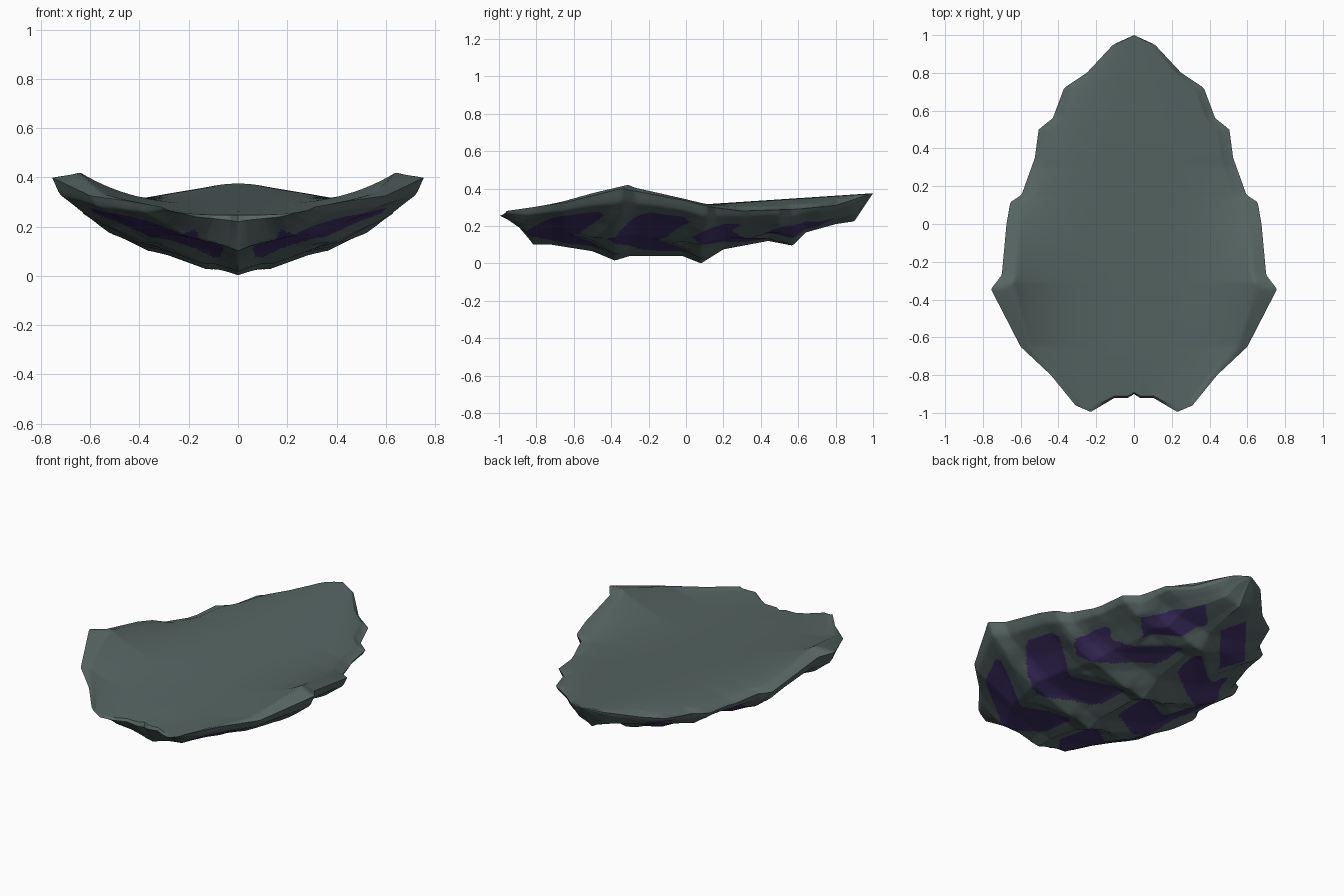
import bpy, bmesh, math

if "Cube" in bpy.data.objects:
    bpy.data.objects.remove(bpy.data.objects["Cube"])

ROWS, COLS = 180, 120

# Profiles along the length (y, value)
WIDTH = [(-.96, .31), (-.80, .44), (-.65, .60), (-.345, .757), (-.27, .70), (0, .675), (.115, .655),
         (.155, .595), (.35, .525), (.50, .505), (.56, .43), (.72, .37), (.80, .25), (.95, .11), (1, 0)]
SMOOTH_WIDTH = [(-.96, .36), (-.65, .56), (-.31, .64), (.1, .60), (.35, .52), (.6, .42), (.8, .27), (1, .06)]
KEEL = [(-.96, .22), (-.85, .10), (-.72, .10), (-.5, .065), (-.38, .015), (-.3, .04), (-.02, .04),
        (.08, 0), (.2, .075), (.44, .12), (.57, .095), (.64, .165), (.8, .21), (.9, .225), (1, .375)]
RIM = [(-.96, .28), (-.65, .325), (-.345, .40), (0, .335), (.14, .30), (.3, .28), (.6, .29), (.8, .31), (1, .375)]
LIP = [(-.96, .285), (-.65, .34), (-.31, .42), (.0, .345), (.14, .31), (.3, .29), (.6, .30), (.8, .325), (1, .375)]
# Profiles across the width (0 = middle, 1 = edge)
SECTION = [(0, 0), (.13, .11), (.55, .32), (.71, .53), (.85, .68), (.96, .82), (1, 1)]
FRONT_NOTCH = [(0, .06), (.1, .04), (.33, .04), (.74, -.035), (1, 0)]
# Chevron patches (start, end, bend position, outer limit) and the ridges between them
PATCHES = [(-.90, -.61, .48, .86), (-.42, -.15, .48, .86), (.03, .24, .65, .80)]
RIDGES = [-.52, -.07, .345]


def interp(table, v):
    if v <= table[0][0]:
        return table[0][1]
    for (a, fa), (b, fb) in zip(table, table[1:]):
        if v <= b:
            return fa + (fb - fa) * (v - a) / (b - a)
    return table[-1][1]


def outer_z(t, s):
    k = interp(KEEL, t)
    z = k + (interp(RIM, t) - k) * interp(SECTION, s)
    near = min(abs(t - .5 * abs(s - .48) - r) for r in RIDGES)
    bump = max(0, 1 - near / .12) * min(1, s / .2, (1 - s) / .2)
    return z - .02 * bump


def inner_z(t, s):
    # Nearly flat sheet rising to the back, curling to the rim
    x = s * interp(WIDTH, t)
    middle = .25 + .0658 * (t + .9)
    curl = min(1, x / interp(SMOOTH_WIDTH, t)) ** 3
    z = middle + (interp(LIP, t) - middle) * curl
    blend = max(0, (s - .88) / .12)
    return z + (interp(RIM, t) - z) * blend


def is_patch(t, s):
    for a, b, bend, limit in PATCHES:
        w = t - .5 * abs(s - bend)
        if a < w < b:
            # rounded corners near the patch ends
            trim = max(0, .04 - min(w - a, b - w))
            return .10 + trim < s < limit - trim
    # Rear patch is a plain slanted band
    x = s * interp(WIDTH, t)
    return .60 < x + .81 * t < .78 and .13 < t - x < .64


def material(name, colour):
    m = bpy.data.materials.new(name)
    m.diffuse_color = (*colour, 1)
    m.use_nodes = True
    m.node_tree.nodes["Principled BSDF"].inputs["Base Color"].default_value = m.diffuse_color
    return m


def add_skin(bm, height, painted):
    grid = []
    for i in range(ROWS + 1):
        t = -.96 + 1.96 * i / ROWS
        fade = max(0, 1 - (t + .96) / .25)
        row = []
        for j in range(COLS + 1):
            side = -1 + 2 * j / COLS
            s = abs(side)
            z = outer_z(t, s) if i == 0 else height(t, s)
            y = t + fade * interp(FRONT_NOTCH, s)
            row.append(bm.verts.new((side * interp(WIDTH, t), y, z)))
        grid.append(row)
    for i in range(ROWS):
        t = -.96 + 1.96 * (i + .5) / ROWS
        for j in range(COLS):
            s = abs(-1 + 2 * (j + .5) / COLS)
            f = bm.faces.new((grid[i][j], grid[i][j + 1], grid[i + 1][j + 1], grid[i + 1][j]))
            f.material_index = int(painted and is_patch(t, s))


# Upturned shell: ridged outside with painted chevrons, smooth shallow inside
bm = bmesh.new()
add_skin(bm, outer_z, True)
add_skin(bm, inner_z, False)
bmesh.ops.remove_doubles(bm, verts=bm.verts, dist=.0005)
bmesh.ops.recalc_face_normals(bm, faces=bm.faces)
mesh = bpy.data.meshes.new("shell")
bm.to_mesh(mesh)
bm.free()
mesh.materials.append(material("grey green", (.092, .130, .124)))
mesh.materials.append(material("dark purple", (.052, .031, .135)))
shell = bpy.data.objects.new("shell", mesh)
bpy.context.collection.objects.link(shell)
bpy.context.view_layer.objects.active = shell
shell.select_set(True)
bpy.ops.object.shade_smooth_by_angle(angle=math.radians(40))
